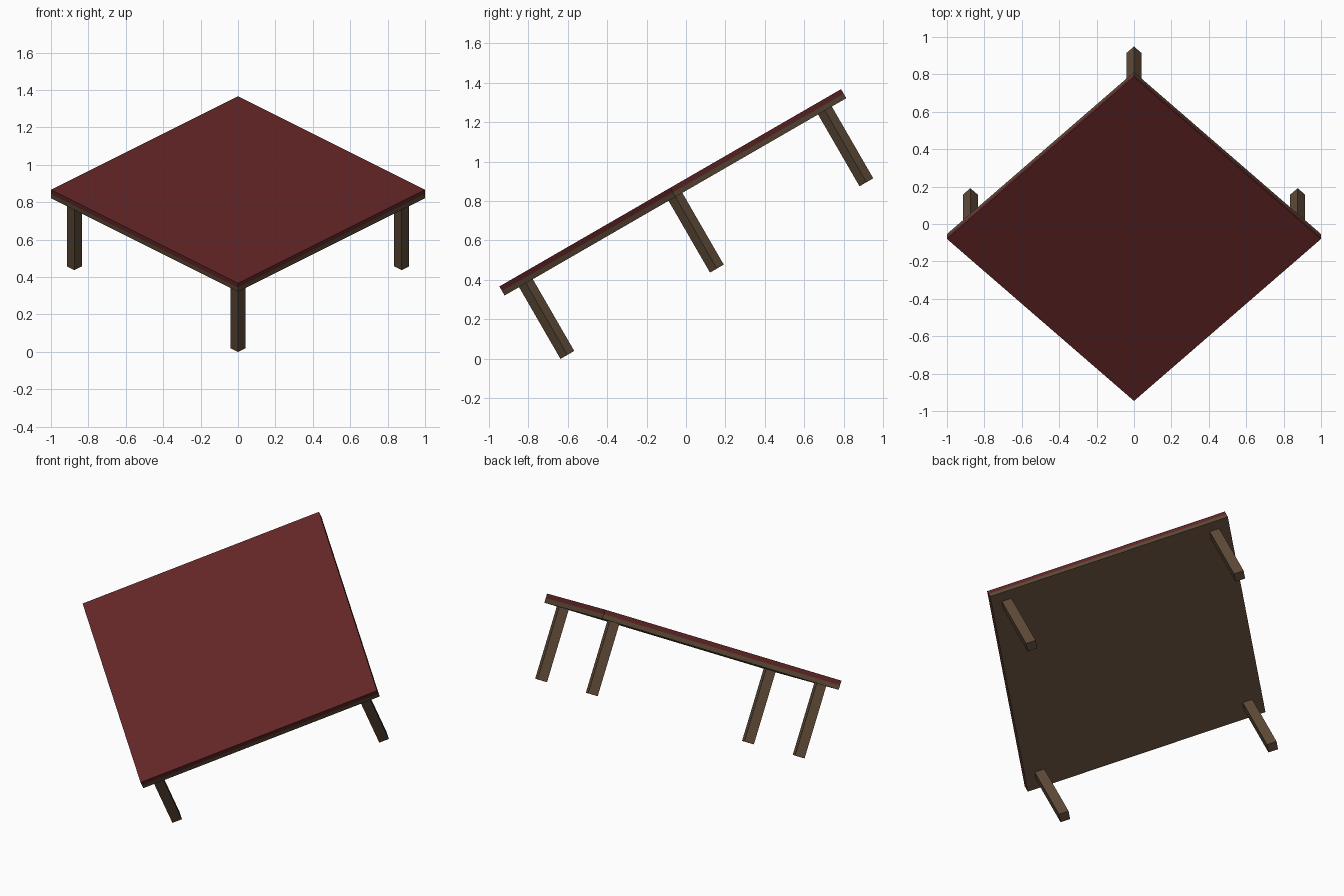
import bpy
from math import radians, sqrt
from mathutils import Matrix, Vector

if "Cube" in bpy.data.objects:
    bpy.data.objects.remove(bpy.data.objects["Cube"])


def material(name, rgb):
    m = bpy.data.materials.new(name)
    m.diffuse_color = (*rgb, 1)
    m.use_nodes = True
    m.node_tree.nodes["Principled BSDF"].inputs["Base Color"].default_value = m.diffuse_color
    return m


red = material("dark red", (0.125, 0.019, 0.020))
brown = material("dark brown", (0.115, 0.070, 0.040))

SIDE = sqrt(2)      # table top edge, giving a diagonal of 2
THICK = 0.053
LEG = 0.057         # leg width
DROP = 0.473        # top surface to foot
OFFSET = 0.875 / sqrt(2)

# whole table is turned 45 degrees, then tipped 30 degrees
pose = (Matrix.Translation((0, -0.080, 0.867))
        @ Matrix.Rotation(radians(30), 4, 'X')
        @ Matrix.Rotation(radians(45), 4, 'Z'))


def box(name, x, y, z_top, z_bottom, width, mat):
    bpy.ops.mesh.primitive_cube_add(size=1)
    ob = bpy.context.object
    ob.name = name
    size = Matrix.Diagonal(Vector((width, width, z_top - z_bottom, 1)))
    ob.data.transform(Matrix.Translation((x, y, (z_top + z_bottom) / 2)) @ size)
    ob.matrix_world = pose
    ob.data.materials.append(mat)


# two-layer top
box("table_top", 0, 0, 0, -THICK / 2, SIDE, red)
box("top_underside", 0, 0, -THICK / 2, -THICK, SIDE, brown)

# four legs
for label, sx, sy in (("front", -1, -1), ("right", 1, -1),
                      ("back", 1, 1), ("left", -1, 1)):
    box(label + "_leg", sx * OFFSET, sy * OFFSET, -THICK, -DROP, LEG, brown)
